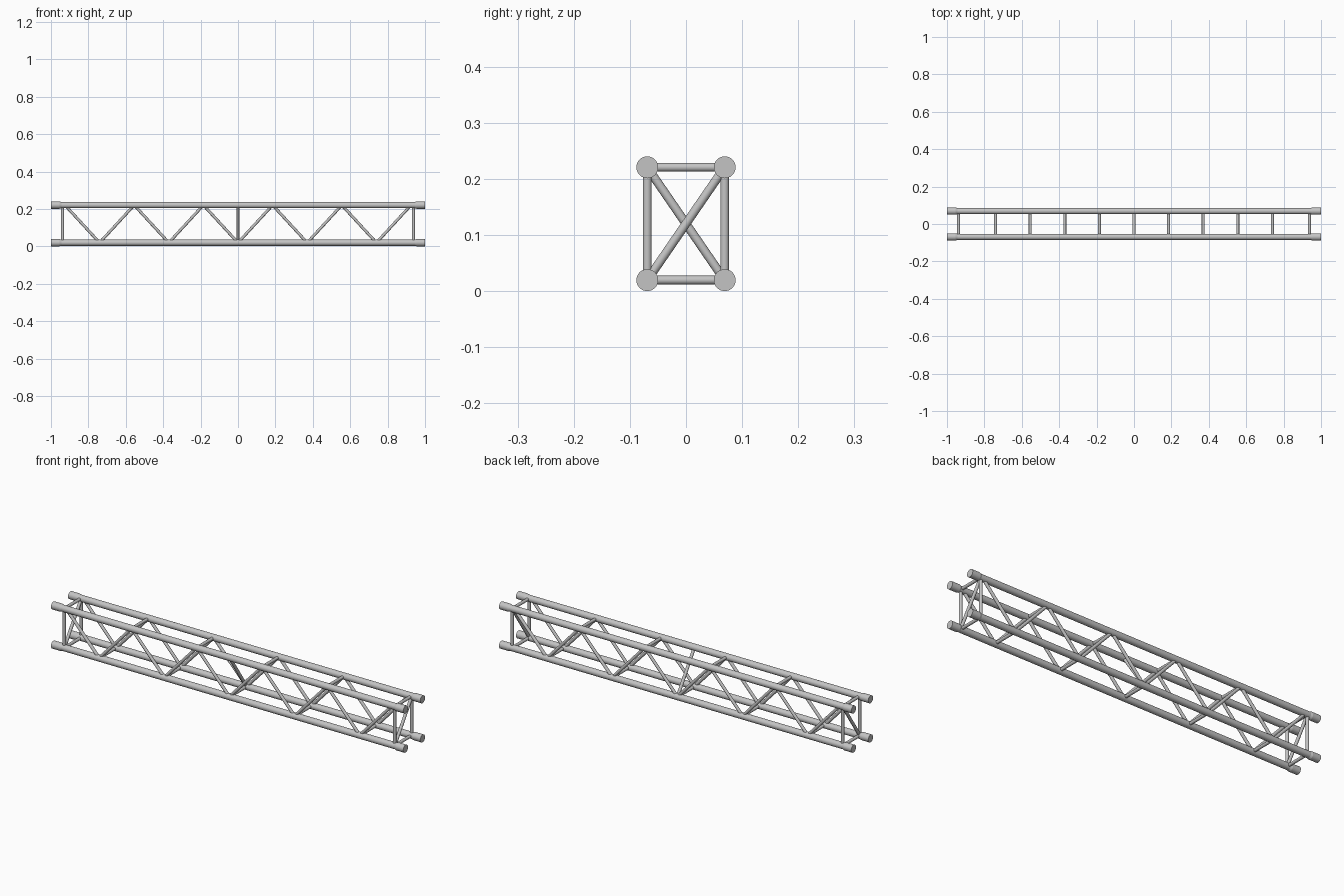
import bpy, bmesh, math
from mathutils import Vector

cube = bpy.data.objects.get("Cube")
if cube:
    bpy.data.objects.remove(cube, do_unlink=True)

metal = bpy.data.materials.new("brushed aluminium")
metal.use_nodes = True
colour = (0.55, 0.55, 0.55, 1)
metal.diffuse_color = colour
metal.node_tree.nodes["Principled BSDF"].inputs["Base Color"].default_value = colour

Y = 0.069                  # chord offset to the side
LOW, HIGH = 0.0195, 0.2205  # chord heights
CHORD_R, SLEEVE_R, STRUT_R = 0.0165, 0.0195, 0.0078
BAY = 0.185                # spacing of lacing nodes
END = 0.938                # end frame position


def round_bar(name, start, end, profile, sides):
    """Capped round bar; profile holds (fraction along the axis, radius)."""
    start, end = Vector(start), Vector(end)
    axis = end - start
    turn = axis.to_track_quat('Z', 'Y')
    bm = bmesh.new()
    rings = []
    for t, r in profile:
        ring = []
        for i in range(sides):
            a = math.tau * i / sides
            offset = turn @ Vector((r * math.cos(a), r * math.sin(a), 0))
            ring.append(bm.verts.new(start + axis * t + offset))
        rings.append(ring)
    for a, b in zip(rings, rings[1:]):
        for i in range(sides):
            j = (i + 1) % sides
            bm.faces.new((a[i], a[j], b[j], b[i]))
    bm.faces.new(rings[0][::-1])
    bm.faces.new(rings[-1])
    mesh = bpy.data.meshes.new(name)
    bm.to_mesh(mesh)
    bm.free()
    mesh.materials.append(metal)
    obj = bpy.data.objects.new(name, mesh)
    bpy.context.collection.objects.link(obj)
    bpy.ops.object.select_all(action='DESELECT')
    obj.select_set(True)
    bpy.context.view_layer.objects.active = obj
    bpy.ops.object.shade_smooth_by_angle(angle=math.radians(25 if sides < 30 else 14))
    return obj


def strut(name, start, end):
    return round_bar(name, start, end, [(0, STRUT_R), (1, STRUT_R)], 20)


# Main chords with a wider tapered sleeve at each end
half = [(0, SLEEVE_R), (0.0225, SLEEVE_R), (0.0275, CHORD_R)]
chord_profile = half + [(1 - t, r) for t, r in reversed(half)]
for side, y in (("front", -Y), ("back", Y)):
    for level, z in (("lower", LOW), ("upper", HIGH)):
        round_bar(f"{side}_{level}_chord", (-1, y, z), (1, y, z), chord_profile, 36)

# Zigzag lacing on both faces: odd nodes are on the upper chord
nodes = [(k * BAY, HIGH if k % 2 else LOW) for k in range(-5, 6)]
for side, y in (("front", -Y), ("back", Y)):
    for i, ((xa, za), (xb, zb)) in enumerate(zip(nodes, nodes[1:])):
        strut(f"{side}_lacing_{i + 1}", (xa, y, za), (xb, y, zb))

# Cross bars at the inner nodes
for i, (x, z) in enumerate(nodes[1:-1]):
    strut(f"cross_bar_{i + 1}", (x, -Y, z), (x, Y, z))

# End frames: posts, rails and one diagonal brace
for end, x in (("right", -END), ("left", END)):
    for side, y in (("front", -Y), ("back", Y)):
        strut(f"{end}_{side}_post", (x, y, LOW), (x, y, HIGH))
    for level, z in (("lower", LOW), ("upper", HIGH)):
        strut(f"{end}_{level}_rail", (x, -Y, z), (x, Y, z))
    strut(f"{end}_brace", (x, -Y, LOW), (x, Y, HIGH))

# Middle brace leans the other way
strut("middle_brace", (0, -Y, HIGH), (0, Y, LOW))
